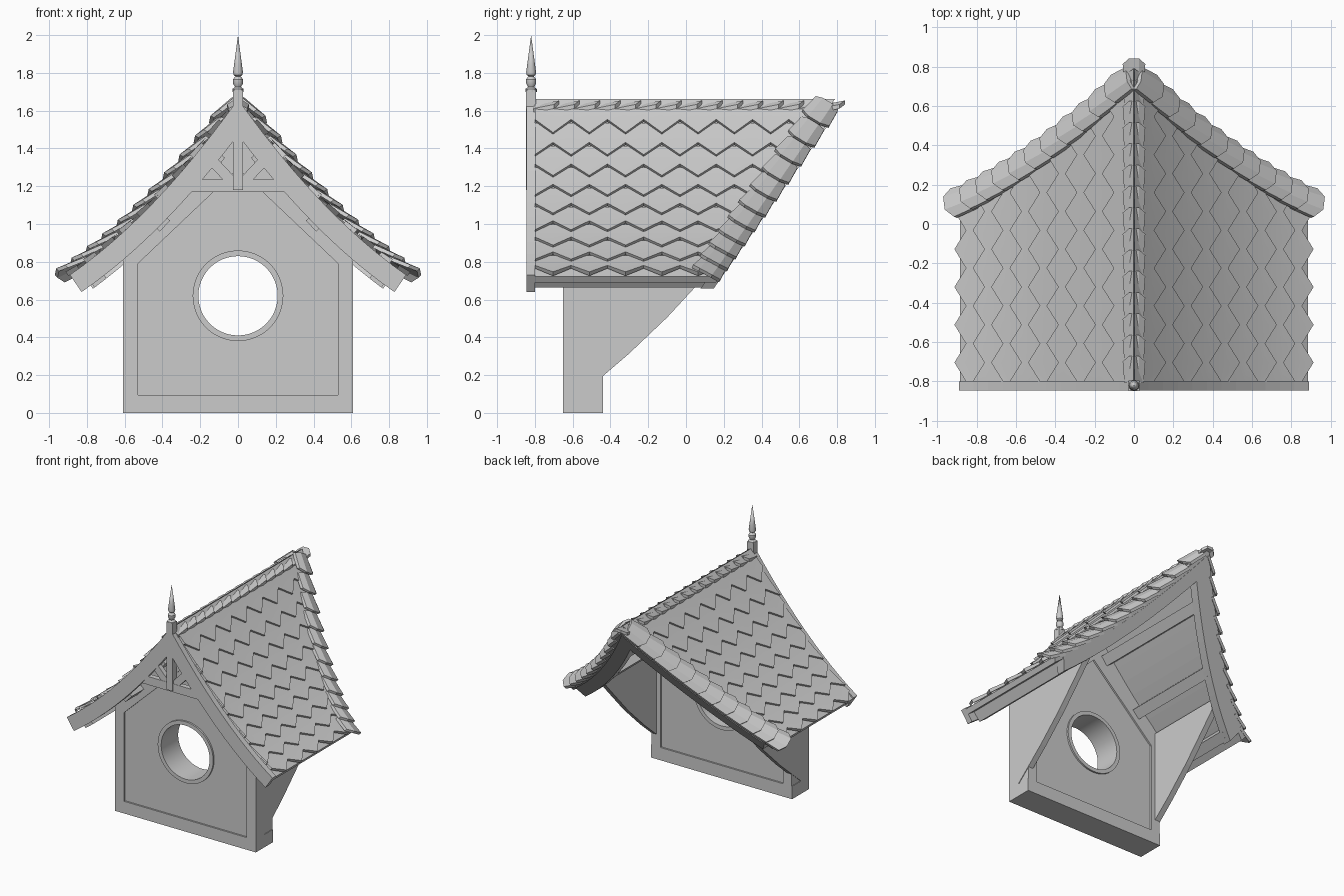
import bpy, bmesh
from math import sin, cos, pi, sqrt
from mathutils import Vector

if "Cube" in bpy.data.objects:
    bpy.data.objects.remove(bpy.data.objects["Cube"])

GREY = (0.6, 0.6, 0.6, 1)
mat = bpy.data.materials.new("plain grey")
mat.use_nodes = True
mat.diffuse_color = GREY
mat.node_tree.nodes["Principled BSDF"].inputs["Base Color"].default_value = GREY


def finish(name, bm, smooth=None):
    bmesh.ops.remove_doubles(bm, verts=bm.verts, dist=0.0005)
    bmesh.ops.recalc_face_normals(bm, faces=bm.faces)
    me = bpy.data.meshes.new(name)
    bm.to_mesh(me)
    bm.free()
    me.materials.append(mat)
    ob = bpy.data.objects.new(name, me)
    bpy.context.collection.objects.link(ob)
    if smooth:
        bpy.ops.object.select_all(action='DESELECT')
        ob.select_set(True)
        bpy.context.view_layer.objects.active = ob
        bpy.ops.object.shade_smooth_by_angle(angle=smooth)
    return ob


def prism(name, loops, near, far, axis='y', smooth=None):
    """Fill outlines (later ones are holes) and extrude from near to far."""
    def place(a, b, d):
        d = d(b) if callable(d) else d
        return (a, d, b) if axis == 'y' else (d, a, b)
    bm = bmesh.new()
    edges, ends = [], {}
    for loop in loops:
        vs = []
        for a, b in loop:
            v = bm.verts.new((a, 0, b))
            ends[v] = (a, b)
            vs.append(v)
        edges += [bm.edges.new((vs[i - 1], vs[i])) for i in range(len(vs))]
    bmesh.ops.triangle_fill(bm, edges=edges, use_beauty=True, normal=(0, -1, 0))
    res = bmesh.ops.extrude_face_region(bm, geom=bm.faces[:], use_keep_orig=True)
    for v in [g for g in res["geom"] if isinstance(g, bmesh.types.BMVert)]:
        v.co = place(v.co.x, v.co.z, far)
    for v, (a, b) in ends.items():
        v.co = place(a, b, near)
    return finish(name, bm, smooth)


# Roof shape: flared slope in x, back edge leaning along the main roof
def slope(x):
    return 1.4 - 0.8 * x


def roof_z(x):
    return 1.66 - 1.4 * x + 0.4 * x * x


def back(z):
    return 0.18 + (z - 0.72) * 0.7


def under(x, d):
    """Point a depth d below the roof line."""
    k, q = x / 0.9, sqrt(1 + slope(x) ** 2)
    return (x - k * d * slope(x) / q, roof_z(x) - d * ((1 - k) * q + k / q))


def band(d0, d1, end=0.89, steps=12):
    """Symmetric chevron strip between two depths below the roof line."""
    xs = [end * i / steps for i in range(steps + 1)]
    top, low = [under(x, d0) for x in xs], [under(x, d1) for x in xs]
    right = top + low[::-1]
    left = [(-a, b) for a, b in low[1:]] + [(-a, b) for a, b in top[:0:-1]]
    return right + left


def strip(p, q, w):
    """Rectangle of width w around the line p-q."""
    p, q = Vector(p), Vector(q)
    n = (q - p).normalized().orthogonal() * w / 2
    return [tuple(c) for c in (p + n, q + n, q - n, p - n)]


def circle(r, n=48):
    return [(r * cos(2 * pi * i / n), 0.62 + r * sin(2 * pi * i / n)) for i in range(n)]


def mirrored(pts):
    return pts + [(-a, b) for a, b in pts[::-1] if a > 0]


def box_xz(x0, x1, z0, z1):
    return [(x0, z0), (x1, z0), (x1, z1), (x0, z1)]


# Front wall: raised frame, recessed panel, round window ring, back sill
apex = under(0, 0.04)
gable = mirrored([(0.605, 0), (0.605, 0.88), (0.3, under(0.3, 0.05)[1]), apex])
inner = mirrored([(0.53, 0.095), (0.53, 0.79), (0, 1.293)])
prism("wall_frame", [gable, inner], -0.65, -0.44)
prism("wall_panel", [inner, circle(0.225)], -0.637, -0.453)
prism("window_ring", [circle(0.24), circle(0.21)], -0.65, -0.44, smooth=0.6)
prism("back_sill", [box_xz(-0.61, 0.61, 0, 0.1)], -0.55, -0.44)

# Triangular side walls
side = [(-0.65, 0), (-0.55, 0), (-0.55, 0.1), (-0.3, 0.315), (-0.1, 0.505),
        (0.08, 0.7), (0.26, 0.9), (-0.65, 0.9)]
for s, n in ((1, "left"), (-1, "right")):
    prism(n + "_side_wall", [side], s * 0.565, s * 0.61, axis='x')

# Roof deck, rear rafters and purlins
prism("roof_deck", [band(0.01, 0.05)], -0.8, back)
prism("rear_rafters", [band(0.04, 0.13, 0.84)], lambda z: back(z) - 0.06,
      lambda z: back(z) + 0.01)
for i, x in enumerate((0.14, 0.45, 0.8)):
    a, b = Vector(under(x, 0.085)), Vector((1, -slope(x))).normalized() * 0.04
    sec = strip(a - b, a + b, 0.09)
    for s, n in ((1, "left"), (-1, "right")):
        prism(f"{n}_purlin_{i}", [[(s * u, v) for u, v in sec]], -0.8,
              lambda z: back(z) - 0.03)

# Front truss: bargeboards, collar, king post, struts
prism("bargeboards", [band(0, 0.11)], -0.845, -0.8)
prism("collar_beam", [mirrored([(0.28, 1.17), (0.21, 1.235)])], -0.84, -0.8)
prism("king_post", [box_xz(-0.027, 0.027, 1.18, 1.71)], -0.848, -0.795)
for s, n in ((1, "left"), (-1, "right")):
    prism(n + "_strut", [strip((0, 1.19), (s * 0.16, 1.36), 0.055)], -0.838, -0.802)

# Finial turned on the king post
shape = [(0, 1.70), (0.03, 1.70), (0.03, 1.715), (0.016, 1.725), (0.027, 1.745),
         (0.027, 1.765), (0.014, 1.782), (0.024, 1.79), (0.026, 1.805), (0.02, 1.85), (0, 2)]
bm = bmesh.new()
vs = [bm.verts.new((r, -0.82, z)) for r, z in shape]
es = [bm.edges.new(p) for p in zip(vs, vs[1:])]
bmesh.ops.spin(bm, geom=vs + es, cent=(0, -0.82, 0), axis=(0, 0, 1), angle=2 * pi, steps=12)
finish("finial", bm, 0.6)


# Field tiles: overlapping zigzag courses
def on_roof(x, h):
    q = sqrt(1 + slope(x) ** 2)
    return x + h * slope(x) / q, roof_z(x) + h / q


ROWS, HALF = 9, 0.096
pitch = 0.85 / ROWS
for s, n in ((1, "left"), (-1, "right")):
    bm = bmesh.new()
    for r in range(ROWS):
        x0 = 0.02 + r * pitch
        grid = []
        for c in range(18):
            zig = 0.028 if (c + r) % 2 else -0.028
            x1 = x0 + pitch + zig
            lift = 0.026 if zig > 0 else 0.02
            col = []
            for x, h in ((max(x0 - 0.02, 0), 0.004), ((x0 + x1) / 2, lift * 0.6),
                         (x1, lift), (x1, 0.0)):
                px, pz = on_roof(x, h)
                y = min(-0.8 + c * HALF, back(pz) - 0.05)
                col.append(bm.verts.new((s * px, y, pz)))
            grid.append(col)
        for a, b in zip(grid, grid[1:]):
            for k in range(3):
                bm.faces.new((a[k], a[k + 1], b[k + 1], b[k]))
    finish(n + "_roof_tiles", bm, 0.6)


# Cap tiles: arched, pointed at the lifted end
def cap_tile(bm, pos, along, normal, length, width, thick=0.022):
    u = along.normalized()
    v = normal.cross(u).normalized()
    n = u.cross(v)
    u = (u + n * 0.2).normalized()
    layers = []
    for t in (0, -thick):
        rows = []
        for end in (-1, 1):
            row = []
            for e, drop, tip in ((-1, 0.3, 0.6), (-0.45, 0.03, 1), (0.45, 0.03, 1), (1, 0.3, 0.6)):
                reach = length / 2 * (tip if end > 0 else -1)
                wide = width / 2 * (1 if end > 0 else 0.85)
                row.append(bm.verts.new(pos + u * reach + v * e * wide + n * (t - drop * width / 2)))
            rows.append(row)
        layers.append(rows)
        for k in range(3):
            bm.faces.new((rows[0][k], rows[0][k + 1], rows[1][k + 1], rows[1][k]))
    rim = [rows[0] + rows[1][::-1] for rows in layers]
    for k in range(8):
        bm.faces.new((rim[0][k - 1], rim[0][k], rim[1][k], rim[1][k - 1]))


bm = bmesh.new()
for i in range(15):
    cap_tile(bm, Vector((0, -0.74 + i * 0.108, 1.642)), Vector((0, 1, 0)),
             Vector((0, 0, 1)), 0.14, 0.115)
finish("ridge_tiles", bm)

for s, n in ((1, "left"), (-1, "right")):
    bm = bmesh.new()
    for i in range(11):
        x = 0.06 + i * 0.081
        m = slope(x)
        px, pz = on_roof(x, 0.045)
        cap_tile(bm, Vector((s * px, back(roof_z(x)) - 0.065, pz)), Vector((s, -0.7 * m, -m)),
                 Vector((s * m, 0.45, 1)), 0.165, 0.165)
    finish(n + "_hip_tiles", bm)
